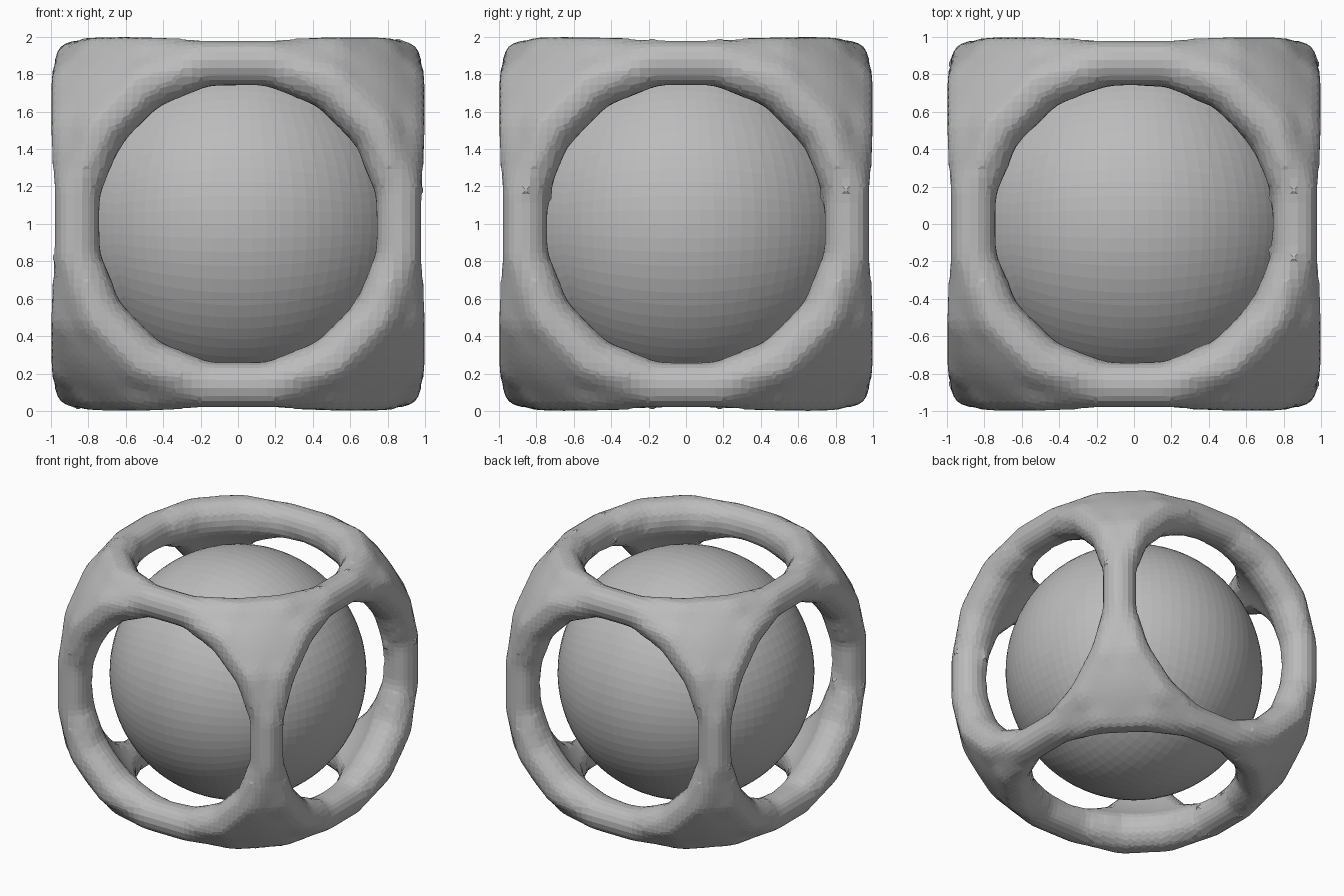
import bpy, bmesh
from math import pi
from mathutils import Matrix, Vector

if "Cube" in bpy.data.objects:
    bpy.data.objects.remove(bpy.data.objects["Cube"])

grey = bpy.data.materials.new("plain_grey")
grey.use_nodes = True
GREY = (0.5, 0.5, 0.5, 1)
grey.diffuse_color = GREY
grey.node_tree.nodes["Principled BSDF"].inputs["Base Color"].default_value = GREY

TUBE, RING = 0.125, 0.875   # tube radius, ring radius at its polygon corners
OFFSET = 0.858              # distance of each ring from the centre


def make_object(name, bm):
    mesh = bpy.data.meshes.new(name)
    bm.normal_update()
    bm.to_mesh(mesh)
    bm.free()
    mesh.materials.append(grey)
    obj = bpy.data.objects.new(name, mesh)
    bpy.context.collection.objects.link(obj)
    obj.location.z = 1
    return obj


def add_ring(bm, turn, major=16, minor=16):
    """Tube ring with flats on the axes, lying on one side of the cube."""
    loops = []
    for i in range(major):
        spin = Matrix.Rotation((i + 0.5) * 2 * pi / major, 3, 'Z')
        loop = []
        for j in range(minor):
            p = Matrix.Rotation(j * 2 * pi / minor, 3, 'Y') @ Vector((TUBE, 0, 0))
            p.x += RING
            p = spin @ p
            p.z += OFFSET
            loop.append(bm.verts.new(turn @ p))
        loops.append(loop)
    for i in range(major):
        a, b = loops[i], loops[(i + 1) % major]
        for j in range(minor):
            k = (j + 1) % minor
            bm.faces.new((a[j], b[j], b[k], a[k]))


def add_corner_plates(bm):
    """Curved three-sided plates that fill the corners between the rings."""
    shell = bmesh.new()
    bmesh.ops.create_icosphere(shell, subdivisions=5, radius=1)
    drop = [f for f in shell.faces
            if max(abs(c) for c in f.calc_center_median().normalized()) > 0.72]
    bmesh.ops.delete(shell, geom=drop, context='FACES')
    outer = {v: bm.verts.new(v.co * 1.33) for v in shell.verts}
    inner = {v: bm.verts.new(v.co * 1.08) for v in shell.verts}
    for f in shell.faces:
        bm.faces.new([outer[v] for v in f.verts])
        bm.faces.new([inner[v] for v in reversed(f.verts)])
    for e in shell.edges:
        if e.is_boundary:
            a, b = e.link_loops[0].vert, e.link_loops[0].link_loop_next.vert
            bm.faces.new((outer[b], outer[a], inner[a], inner[b]))
    shell.free()


# Frame: six rings and eight corner plates, fused into one surface
bm = bmesh.new()
turns = [Matrix.Rotation(i * pi / 2, 3, 'X') for i in range(4)]
turns += [Matrix.Rotation(s * pi / 2, 3, 'Y') for s in (1, -1)]
for turn in turns:
    add_ring(bm, turn)
add_corner_plates(bm)
bmesh.ops.recalc_face_normals(bm, faces=bm.faces)
# Swell the outside of the corners a little
for v in bm.verts:
    r = v.co.length
    n = v.co / r
    swell = 27 * (n.x * n.y * n.z) ** 2 * max(0, r - 1.08) / 0.25
    v.co += n * 0.045 * swell
frame = make_object("cage_frame", bm)
fuse = frame.modifiers.new("fuse", 'REMESH')
fuse.mode = 'VOXEL'
fuse.voxel_size = 0.045
soften = frame.modifiers.new("soften", 'SMOOTH')
soften.factor = 0.5
soften.iterations = 3

# Ball: evenly divided round ball held inside the frame
bm = bmesh.new()
bmesh.ops.create_cube(bm, size=2)
bmesh.ops.subdivide_edges(bm, edges=bm.edges, cuts=19, use_grid_fill=True)
for v in bm.verts:
    v.co = Vector([c * (1 - 0.2 * (1 - c * c)) for c in v.co]).normalized() * 0.94
make_object("inner_ball", bm)
